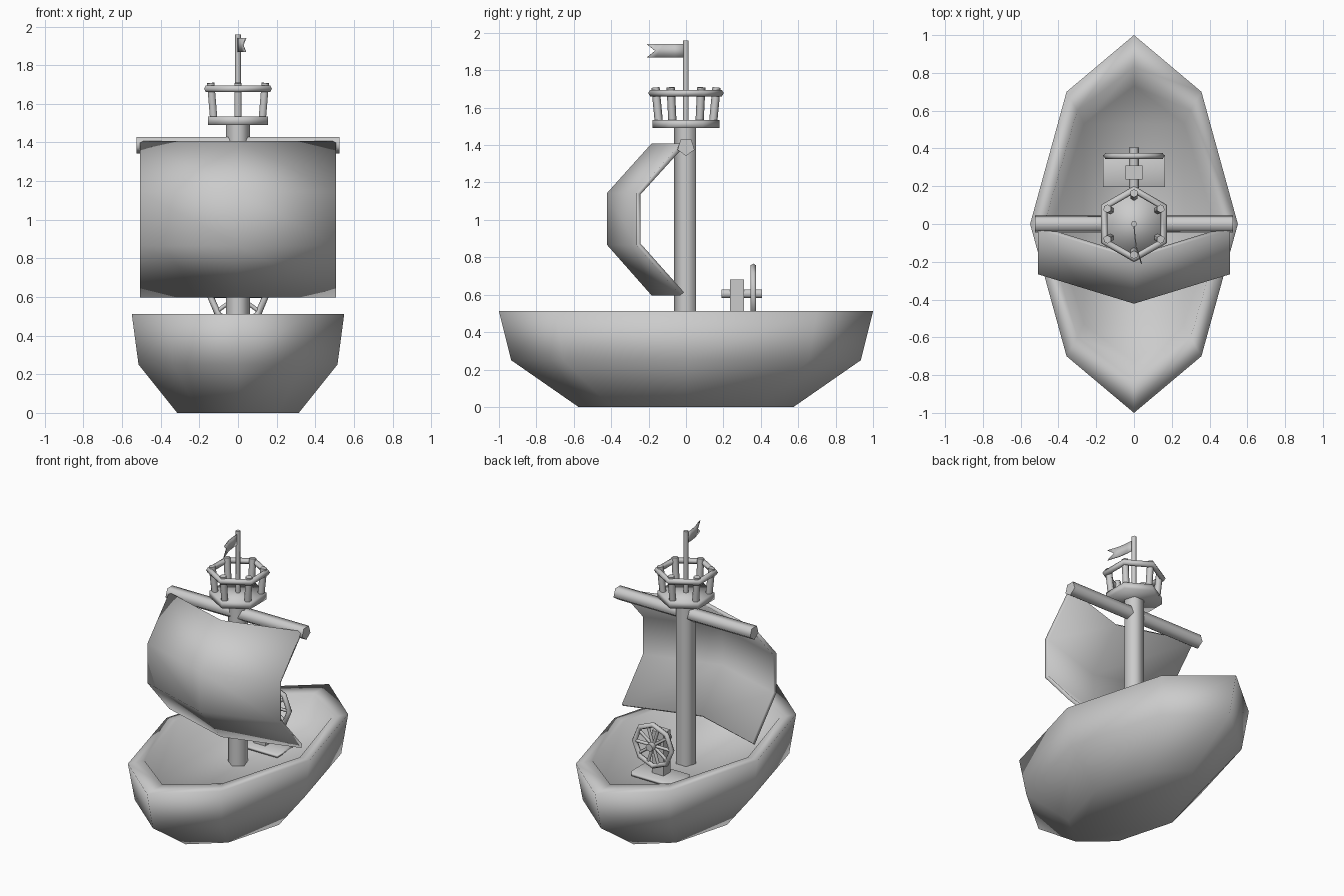
import bpy
from math import sin, cos, pi, radians
from mathutils import Vector

if "Cube" in bpy.data.objects:
    bpy.data.objects.remove(bpy.data.objects["Cube"])


def mesh_object(name, verts, faces, smooth=None):
    me = bpy.data.meshes.new(name)
    me.from_pydata([tuple(v) for v in verts], [], faces)
    ob = bpy.data.objects.new(name, me)
    bpy.context.collection.objects.link(ob)
    return finish(ob, name, smooth)


def finish(ob, name, smooth=None):
    ob.name = name
    if smooth:
        bpy.ops.object.select_all(action='DESELECT')
        ob.select_set(True)
        bpy.context.view_layer.objects.active = ob
        bpy.ops.object.shade_smooth_by_angle(angle=radians(smooth))
    return ob


def loft(name, rings, smooth=None):
    """Skin a list of equal rings and cap both ends."""
    n = len(rings[0])
    faces = [(k * n + i, k * n + (i + 1) % n, (k + 1) * n + (i + 1) % n, (k + 1) * n + i)
             for k in range(len(rings) - 1) for i in range(n)]
    last = (len(rings) - 1) * n
    faces += [tuple(reversed(range(n))), tuple(range(last, last + n))]
    return mesh_object(name, [v for r in rings for v in r], faces, smooth)


def beam(name, p, q, r, n=5, ref=(0, -1, 0), smooth=75):
    """Prism from p to q with one corner pointing along ref."""
    p, q = Vector(p), Vector(q)
    d = (q - p).normalized()
    u = Vector(ref)
    u = (u - d * u.dot(d)).normalized()
    v = d.cross(u)
    ring = [(u * cos(2 * pi * i / n) + v * sin(2 * pi * i / n)) * r for i in range(n)]
    return loft(name, [[p + o for o in ring], [q + o for o in ring]], smooth)


def box(name, center, size, smooth=None):
    bpy.ops.mesh.primitive_cube_add(size=1, location=center)
    ob = bpy.context.object
    ob.scale = size
    return finish(ob, name, smooth)


# Hull: eight-sided boat outline lofted outside, over the rim and down to the deck
def outline(wide, shoulder_x, shoulder_y, length, z):
    return [(wide, 0, z), (shoulder_x, shoulder_y, z), (0, length, z), (-shoulder_x, shoulder_y, z),
            (-wide, 0, z), (-shoulder_x, -shoulder_y, z), (0, -length, z), (shoulder_x, -shoulder_y, z)]


DECK = 0.35
loft("hull", [outline(0.315, 0.205, 0.40, 0.575, 0),
              outline(0.515, 0.335, 0.655, 0.935, 0.25),
              outline(0.55, 0.357, 0.70, 1.0, 0.512),
              outline(0.475, 0.30, 0.60, 0.83, 0.512),
              outline(0.43, 0.265, 0.53, 0.73, DECK)], smooth=120)

# Mast and yard
beam("mast", (0, 0, DECK - 0.02), (0, 0, 1.50), 0.065)
beam("yard", (-0.525, 0, 1.39), (0.525, 0, 1.39), 0.048, ref=(0, 0, -1))

# Sail: billowing grid, three columns by four rows
sail_verts = [(x, y - (0.155 if x == 0 else 0), z)
              for y, z in ((-0.02, 1.40), (-0.255, 1.14), (-0.255, 0.87), (-0.02, 0.605))
              for x in (-0.505, 0, 0.505)]
sail_faces = [(3 * r + c, 3 * r + c + 3, 3 * r + c + 4, 3 * r + c + 1)
              for r in range(3) for c in range(2)]
sail = mesh_object("sail", sail_verts, sail_faces, smooth=80)
solid = sail.modifiers.new("thickness", 'SOLIDIFY')
solid.thickness = 0.025
solid.offset = 0

# Crow's nest: platform, leaning posts, six-sided rail
beam("nest_platform", (0, 0, 1.49), (0, 0, 1.535), 0.18, n=6, smooth=100)
for i in range(6):
    a = pi / 2 + i * pi / 3
    beam("nest_post", (0.145 * cos(a), 0.145 * sin(a), 1.52),
         (0.163 * cos(a), 0.163 * sin(a), 1.708), 0.022, n=6)
bpy.ops.mesh.primitive_torus_add(major_segments=6, minor_segments=6, major_radius=0.182,
                                 minor_radius=0.020, location=(0, 0, 1.678),
                                 rotation=(0, 0, pi / 6))
finish(bpy.context.object, "nest_rail", 75)

# Flagpole and waving swallow-tail flag
beam("flagpole", (0, 0, 1.52), (0, 0, 1.96), 0.017, n=5)
wave = [(0, 0), (0.004, -0.06), (0.012, -0.12), (0.026, -0.165), (0.04, -0.21)]
flag_verts = [(x, y, z) for x, y in wave for z in (1.868, 1.94)] + [(0.026, -0.165, 1.904)]
flag_faces = [(2 * i, 2 * i + 1, 2 * i + 3, 2 * i + 2) for i in range(2)]
flag_faces += [(4, 5, 7, 10, 6), (6, 10, 8), (10, 7, 9)]
flag = mesh_object("flag", flag_verts, flag_faces, smooth=60)
solid = flag.modifiers.new("thickness", 'SOLIDIFY')
solid.thickness = 0.006
solid.offset = 0

# Helm: base, stand, axle
HELM = Vector((0, 0.36, 0.605))
box("helm_base", (0, 0.28, DECK + 0.01), (0.33, 0.17, 0.05), smooth=100)
box("helm_stand", (0, 0.273, (DECK + 0.68) / 2), (0.09, 0.075, 0.68 - DECK))
beam("helm_axle", (0, 0.19, HELM.z), (0, 0.405, HELM.z), 0.027, n=6, ref=(1, 0, 0))

# Steering wheel: eight-sided rim with spokes
bpy.ops.mesh.primitive_torus_add(major_segments=8, minor_segments=6, major_radius=0.143,
                                 minor_radius=0.018, location=HELM, rotation=(pi / 2, 0, 0))
finish(bpy.context.object, "wheel_rim", 75)
for i in range(10):
    a = 2 * pi * i / 10
    beam("wheel_spoke", HELM, HELM + Vector((cos(a), 0, sin(a))) * 0.138, 0.011, n=5)
